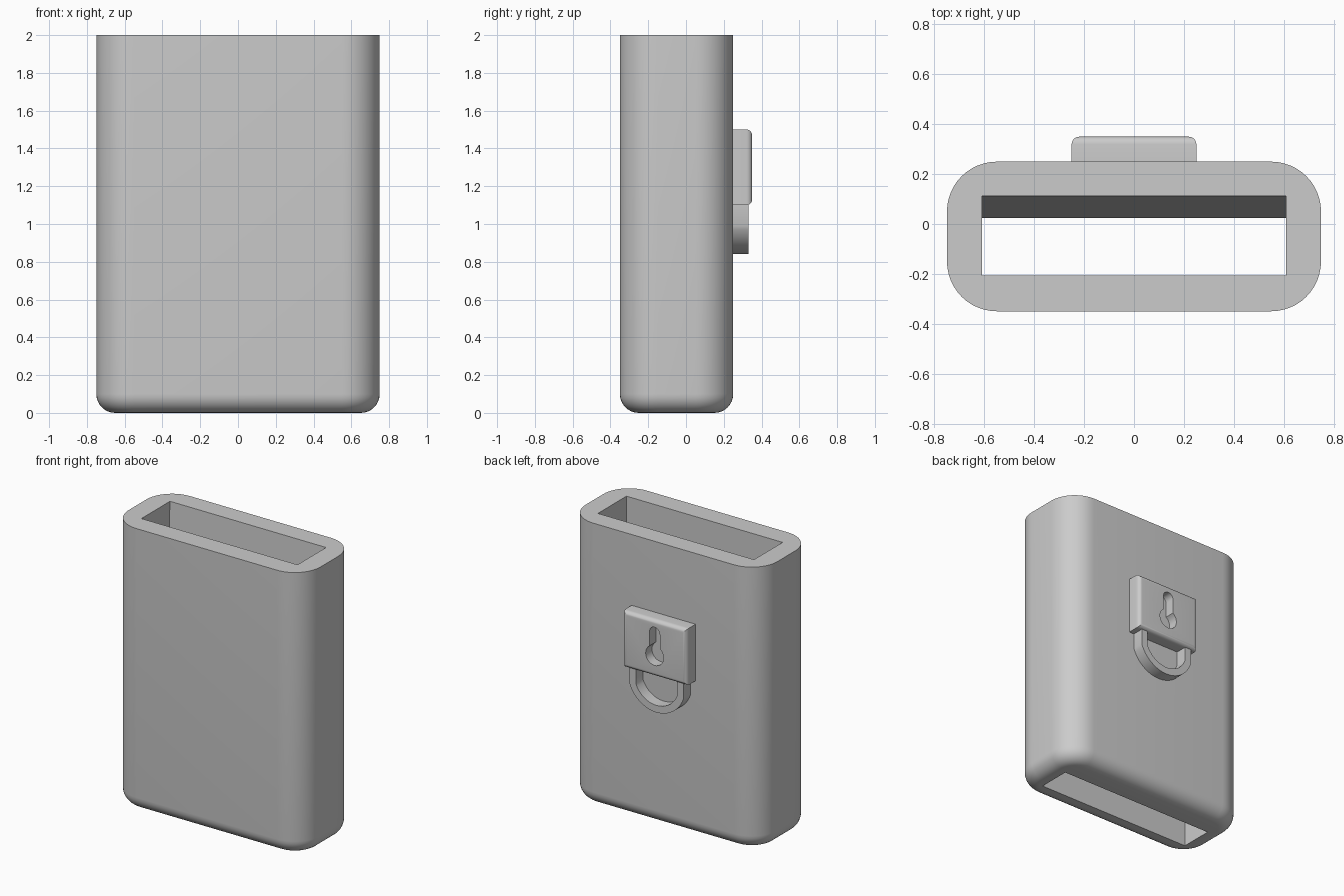
import bpy, bmesh
from math import sin, cos, pi, asin

if "Cube" in bpy.data.objects:
    bpy.data.objects.remove(bpy.data.objects["Cube"], do_unlink=True)

grey = bpy.data.materials.new("light grey")
grey.use_nodes = True
grey.diffuse_color = (0.6, 0.6, 0.6, 1)
grey.node_tree.nodes["Principled BSDF"].inputs["Base Color"].default_value = (0.6, 0.6, 0.6, 1)


def loft(name, rings):
    """Skin a stack of equal-length point rings and cap both ends."""
    bm = bmesh.new()
    loops = [[bm.verts.new(p) for p in ring] for ring in rings]
    n = len(loops[0])
    for a, b in zip(loops, loops[1:]):
        for i in range(n):
            j = (i + 1) % n
            bm.faces.new((a[i], a[j], b[j], b[i]))
    bm.faces.new(loops[0])
    bm.faces.new(loops[-1])
    bmesh.ops.recalc_face_normals(bm, faces=bm.faces)
    mesh = bpy.data.meshes.new(name)
    bm.to_mesh(mesh)
    bm.free()
    mesh.materials.append(grey)
    obj = bpy.data.objects.new(name, mesh)
    bpy.context.collection.objects.link(obj)
    return obj


def activate(obj):
    bpy.ops.object.select_all(action='DESELECT')
    obj.select_set(True)
    bpy.context.view_layer.objects.active = obj


def cut(obj, cutter):
    mod = obj.modifiers.new("cut", 'BOOLEAN')
    mod.operation, mod.solver, mod.object = 'DIFFERENCE', 'EXACT', cutter
    activate(obj)
    bpy.ops.object.modifier_apply(modifier=mod.name)
    bpy.data.objects.remove(cutter, do_unlink=True)


def smooth(obj):
    activate(obj)
    bpy.ops.object.shade_smooth_by_angle(angle=pi / 7)


def arc(cx, cz, r, start, end, steps):
    angles = [start + (end - start) * i / steps for i in range(steps + 1)]
    return [(cx + r * cos(a), cz + r * sin(a)) for a in angles]


def rounded_ring(inset, z, steps=12):
    """Rounded rectangle outline of the body at one height."""
    ring = []
    for k, (sx, sy) in enumerate([(1, 1), (-1, 1), (-1, -1), (1, -1)]):
        corner = arc(sx * 0.55, sy * 0.1 - 0.05, 0.2 - inset, k * pi / 2, (k + 1) * pi / 2, steps)
        ring += [(x, y, z) for x, y in corner]
    return ring


def rect_y(y, inset):
    """Rectangle of the lock plate at one depth."""
    w, h = 0.25 - inset, 0.2 - inset
    return [(sx * w, y, 1.3 + sz * h) for sx, sz in [(-1, -1), (1, -1), (1, 1), (-1, 1)]]


# Body: rounded sleeve with a filleted lower rim
R = 0.1
fillet = [(R * (1 - sin(t)), R * (1 - cos(t))) for t in [i * pi / 16 for i in range(9)]]
body = loft("body", [rounded_ring(i, z) for i, z in fillet] + [rounded_ring(0, 2)])

# Through slot whose back wall leans inwards towards the bottom
lean = 0.0435


def slot_ring(z):
    back = 0.025 + lean * z
    return [(-0.61, -0.207, z), (0.61, -0.207, z), (0.61, back, z), (-0.61, back, z)]


cut(body, loft("slot_cutter", [slot_ring(-0.1), slot_ring(2.1)]))
smooth(body)

# Lock plate with rounded outer edges
r = 0.03
edge = [(0.35 - r + r * sin(t), r * (1 - cos(t))) for t in [i * pi / 12 for i in range(7)]]
lock = loft("lock_plate", [rect_y(0.25, 0)] + [rect_y(y, i) for y, i in edge])

# Keyhole: round hole with a round-ended slot above it
half = 0.04
join = asin(half / 0.07)
keyhole = arc(0, 1.25, 0.07, pi / 2 + join, pi * 2.5 - join, 28) + arc(0, 1.41, half, 0, pi, 12)
cut(lock, loft("keyhole_cutter", [[(x, y, z) for x, z in keyhole] for y in (0.28, 0.4)]))
smooth(lock)

# Shackle: short straight legs joined by an arc below
def bow(w, radius):
    a = asin(w / radius)
    return arc(0, 1.062, radius, -pi / 2 - a, -pi / 2 + a, 24)


outline = [(-0.21, 1.12)] + bow(0.21, 0.222) + [(0.21, 1.12)]
inner = [(-0.16, 1.12)] + bow(0.16, 0.172) + [(0.16, 1.12)]
sections = [[(xo, 0.25, zo), (xo, 0.33, zo), (xi, 0.33, zi), (xi, 0.25, zi)]
            for (xo, zo), (xi, zi) in zip(outline, inner)]
smooth(loft("shackle", sections))
